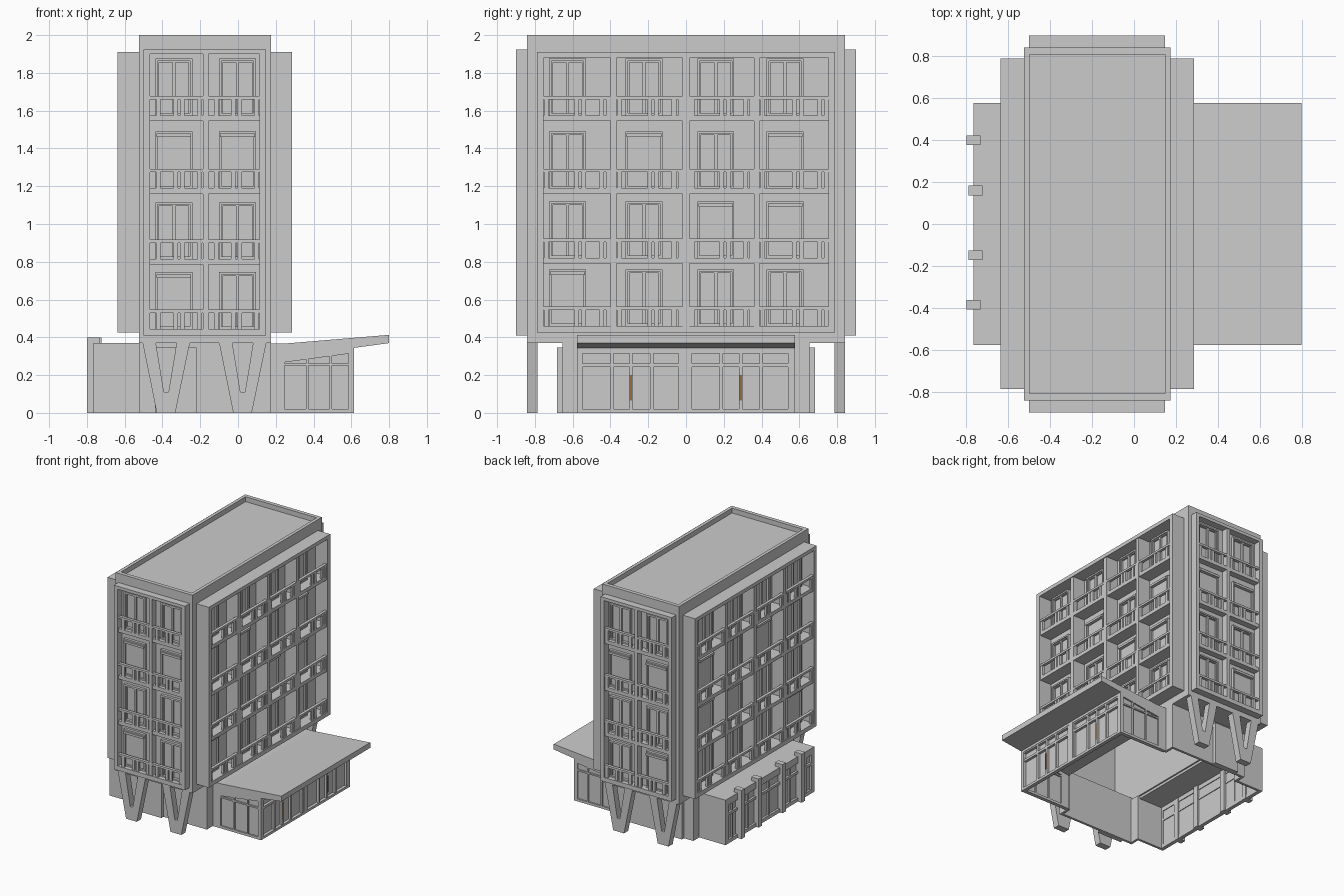
import bpy, bmesh
from mathutils import Vector

if "Cube" in bpy.data.objects:
    bpy.data.objects.remove(bpy.data.objects["Cube"])

CX = -0.175            # tower centre in x
HX, HY = 0.35, 0.842   # tower half sizes


def make(name, boxes=(), prisms=(), color=None):
    """One object from boxes (x0,x1,y0,y1,z0,z1) and xz profiles extruded along y."""
    bm = bmesh.new()
    profs = [([(b[0], b[4]), (b[1], b[4]), (b[1], b[5]), (b[0], b[5])], b[2], b[3]) for b in boxes]
    for pts, y0, y1 in profs + list(prisms):
        f = bm.faces.new([bm.verts.new((x, y0, z)) for x, z in pts])
        r = bmesh.ops.extrude_face_region(bm, geom=[f])
        vs = [g for g in r["geom"] if isinstance(g, bmesh.types.BMVert)]
        bmesh.ops.translate(bm, verts=vs, vec=Vector((0, y1 - y0, 0)))
    bmesh.ops.recalc_face_normals(bm, faces=bm.faces)
    me = bpy.data.meshes.new(name)
    bm.to_mesh(me)
    bm.free()
    ob = bpy.data.objects.new(name, me)
    bpy.context.collection.objects.link(ob)
    if color:
        m = bpy.data.materials.new(name + "_colour")
        m.diffuse_color = color
        m.use_nodes = True
        m.node_tree.nodes["Principled BSDF"].inputs["Base Color"].default_value = m.diffuse_color
        me.materials.append(m)
    return ob


def frame(u0, u1, z0, z1, t, d0, d1):
    """Rectangular frame in facade coordinates (u, depth, z)."""
    return [(u0, u0 + t, d0, d1, z0, z1), (u1 - t, u1, d0, d1, z0, z1),
            (u0 + t, u1 - t, d0, d1, z0, z0 + t), (u0 + t, u1 - t, d0, d1, z1 - t, z1)]


def facade(name, axis, s, outer, opening, cells, wins, floors, blinds, posts, D):
    """Balcony grid with windows, blinds and railings on one side of the tower."""
    def place(b):
        u0, u1, d0, d1, z0, z1 = b
        base = HX if axis == "x" else HY
        a0, a1 = sorted((s * (base + d0), s * (base + d1)))
        if axis == "x":
            return (CX + a0, CX + a1, u0, u1, z0, z1)
        return (u0, u1, a0, a1, z0, z1)

    U0, U1, Z0, Z1 = outer
    u0, u1, z0, z1 = opening
    # outer surround, dividers and slabs
    grid = [(U0, u0, 0, D, Z0, Z1), (u1, U1, 0, D, Z0, Z1),
            (u0, u1, 0, D, Z0, z0), (u0, u1, 0, D, z1, Z1)]
    for a, b in zip(cells, cells[1:]):
        grid.append((a[1], b[0], 0, D - 0.006, z0, z1))
    for a, b in zip(floors, floors[1:]):
        grid.append((u0, u1, 0, D - 0.008, a[1], b[0]))
    win, blind, rail = [], [], []
    for r, (f0, f1) in enumerate(floors):
        for c, ((a, b), w) in enumerate(zip(cells, wins)):
            # window frame, two sashes or a closed blind
            t = f0 + 0.30
            win += frame(w, w + 0.195, f0, t, 0.012, 0, 0.022)
            if (r, c) in blinds:
                blind.append((w + 0.012, w + 0.183, 0, 0.01, f0 + 0.012, t - 0.03))
                blind.append((w + 0.006, w + 0.189, 0, 0.036, t - 0.03, t - 0.012))
            else:
                m = w + 0.0975
                win += frame(w + 0.012, m, f0, t - 0.012, 0.008, 0, 0.014)
                win += frame(m, w + 0.183, f0, t - 0.012, 0.008, 0, 0.014)
            # railing bar and posts
            rail.append((a, b, D - 0.028, D - 0.004, f0 + 0.085, f0 + 0.102))
            for k in posts:
                p = a + (b - a) * k
                rail.append((p - 0.012, p + 0.012, D - 0.026, D - 0.008, f0, f0 + 0.085))
    for part, bs in (("grid", grid), ("windows", win), ("blinds", blind), ("railings", rail)):
        make(name + "_" + part, [place(b) for b in bs])


# hollow tower body, open to the hall below, with roof parapet
X0, X1 = CX - HX, CX + HX
W, T, P = 0.655, 0.02, 0.578
H = 0.012
make("tower_walls", [(X0, X0 + H, -HY, HY, 0.37, 1.96), (X1 - H, X1, -HY, HY, 0.37, 1.96),
                     (X0 + H, X1 - H, -HY, -HY + H, 0.37, 1.96), (X0 + H, X1 - H, HY - H, HY, 0.37, 1.96)])
make("tower_roof", [(X0 + H, X1 - H, -HY + H, HY - H, 1.945, 1.96)])
make("tower_soffits", [(X0 + H, X1 - H, -HY + H, -W + T, 0.37, 0.385),
                       (X0 + H, X1 - H, W - T, HY - H, 0.37, 0.385)])
make("roof_parapet", [(X0, X0 + 0.027, -HY, HY, 1.96, 2), (X1 - 0.027, X1, -HY, HY, 1.96, 2),
                      (X0 + 0.027, X1 - 0.027, -HY, -HY + 0.032, 1.96, 2),
                      (X0 + 0.027, X1 - 0.027, HY - 0.032, HY, 1.96, 2)])

# balcony facades
side_cells = [(-0.755, -0.4), (-0.368, -0.018), (0.018, 0.36), (0.39, 0.755)]
side_wins = [-0.725, -0.32, 0.06, 0.427]
side_floors = [(0.46, 0.79), (0.82, 1.16), (1.19, 1.545), (1.575, 1.88)]
end_cells = [(-0.465, -0.185), (-0.155, 0.115)]
end_wins = [-0.437, -0.1]
end_floors = [(0.445, 0.785), (0.815, 1.16), (1.19, 1.545), (1.575, 1.9)]
for s, nm in ((1, "right"), (-1, "left")):
    facade(nm + "_facade", "x", s, (-0.788, 0.79, 0.425, 1.91), (-0.755, 0.755, 0.46, 1.88),
           side_cells, side_wins, side_floors, {(0, 0), (1, 2), (1, 3), (2, 1), (2, 3)},
           (0.04, 0.5, 0.6, 0.87, 0.965), 0.112)
for s, nm in ((-1, "front"), (1, "back")):
    facade(nm + "_facade", "y", s, (-0.5, 0.148, 0.41, 1.925), (-0.465, 0.115, 0.445, 1.9),
           end_cells, end_wins, end_floors, {(0, 0), (2, 0), (2, 1)},
           (0.15, 0.48, 0.61, 0.94), 0.058)

# V-shaped legs at both ends
for c, side in ((-0.38, "left"), (0.025, "right")):
    v = [(c - 0.125, 0.37), (c - 0.055, 0.37), (c - 0.012, 0.11), (c + 0.012, 0.11),
         (c + 0.055, 0.37), (c + 0.125, 0.37), (c + 0.048, 0), (c - 0.05, 0)]
    for y, end in ((-HY, "front"), (HY - 0.055, "back")):
        make(f"{end}_{side}_v_leg", prisms=[(v, y, y + 0.055)])

# ground floor hall: end walls with short returns, open to annex and pavilion
make("ground_floor_walls", [(X0, X1, -W, -W + T, 0, 0.37), (X0, X1, W - T, W, 0, 0.37)]
     + [(x, x + T, *sorted((s * (W - T), s * (P - T))), 0, 0.37) for x in (X0, X1 - T) for s in (-1, 1)])
make("service_doors", [(-0.44, -0.22, -0.682, -W, 0, 0.345), (-0.44, -0.22, W, 0.682, 0, 0.345)])

# entrance canopy with sloping underside
under = lambda x: 0.285 + 0.135 * (x - 0.175)
make("entrance_canopy", prisms=[([(X1, under(X1)), (0.8, under(0.8)), (0.8, 0.413),
                                  (0.26, 0.368), (X1, 0.368)], -P, P)])

# entrance pavilion: side walls
bars, slants, glass, gslant = [], [], [], []
E = 0.615
for s in (-1, 1):
    y0, y1 = sorted((s * P, s * (P - 0.03)))
    for a, b in ((X1, 0.245), (0.36, 0.372), (0.485, 0.497), (0.595, E)):
        slants.append(([(a, 0), (b, 0), (b, under(b)), (a, under(a))], y0, y1))
    bars += [(0.245, 0.595, y0, y1, 0, 0.02), (0.245, 0.595, y0, y1, 0.25, 0.262)]
    slants.append(([(0.245, under(0.245) - 0.027), (0.595, under(0.595) - 0.027),
                    (0.595, under(0.595)), (0.245, under(0.245))], y0, y1))
    g0, g1 = sorted((s * (P - 0.012), s * (P - 0.018)))
    gslant.append(([(0.245, 0.02), (0.595, 0.02), (0.595, 0.315), (0.245, 0.268)], g0, g1))
# entrance pavilion: door front
F = E - 0.03
bars += [(F, E, -P, P, 0, 0.02), (F, E, -P, P, 0.325, 0.345), (F, E, -0.02, 0.02, 0.02, 0.325),
         (F, E, -P, -0.555, 0.02, 0.325), (F, E, 0.555, P, 0.02, 0.325)]
fins = []
for y in (-0.56, 0.02):
    fins += [(F + 0.005, E - 0.003, y, y + 0.54, 0.243, 0.262),
             (F + 0.005, E - 0.003, y, y + 0.54, 0.314, 0.325)]
    for d in (0.005, 0.167, 0.27, 0.38, 0.53):
        fins.append((F + 0.005, E - 0.003, y + d - 0.01, y + d + 0.008, 0.02, 0.325))
glass.append((F, F + 0.006, -0.56, 0.56, 0.02, 0.325))
make("pavilion_frame", bars, slants)
make("pavilion_door_frames", fins)
make("pavilion_glass", glass, gslant)
make("door_handles", [(E - 0.012, E, y - 0.006, y + 0.006, 0.065, 0.2) for y in (-0.292, 0.29)],
     color=(0.3, 0.15, 0.05, 1))

# rear annex: roof, end walls, glazed side
A = -0.765
make("annex_shell", [(A, X0, -P, P, 0.35, 0.37), (A, X0, -P, -P + T, 0, 0.35),
                     (A, X0, P - T, P, 0, 0.35)])
piers = [-0.385, -0.15, 0.16, 0.4]
edges = [-P] + piers + [P]
mull = []
for a, b in zip(edges, edges[1:]):
    lo = a + (0.02 if a in piers else 0.04)
    hi = b - (0.02 if b in piers else 0.04)
    mull += [(A, A + 0.03, a, lo, 0, 0.35), (A, A + 0.03, hi, b, 0, 0.35),
             (A, A + 0.03, lo, hi, 0, 0.03), (A, A + 0.03, lo, hi, 0.23, 0.25),
             (A, A + 0.03, lo, hi, 0.315, 0.35)]
    m = (lo + hi) / 2
    mull.append((A + 0.005, A + 0.025, m - 0.007, m + 0.007, 0.03, 0.315))
make("annex_window_frames", mull)
make("annex_glass", [(A + 0.018, A + 0.024, -P + T, P - T, 0.03, 0.32)])
make("annex_piers", [(x, x + 0.067, y - 0.023, y + 0.023, 0, 0.4)
                     for x, y in zip((-0.8, -0.79, -0.79, -0.8), piers)])
